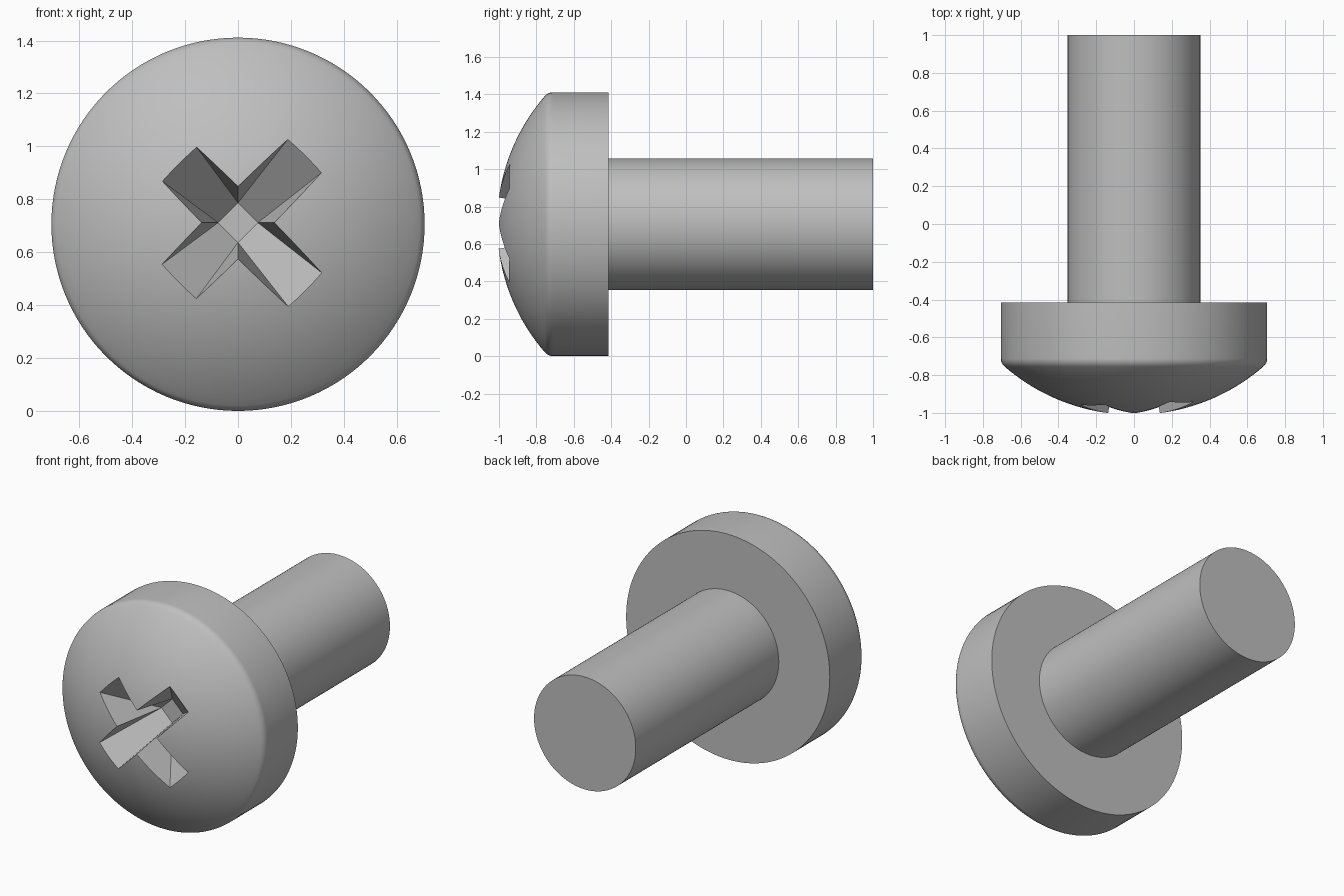
import bpy, bmesh, math
from mathutils import Vector, Matrix

if "Cube" in bpy.data.objects:
    bpy.data.objects.remove(bpy.data.objects["Cube"])

CZ = 0.706          # height of the screw axis
HEAD_R = 0.705
DOME_R = 1.047      # radius of the domed face
APEX = -1.01        # dome apex before the recess is cut
SEGS = 128

steel = bpy.data.materials.new("steel_grey")
steel.diffuse_color = (0.52, 0.52, 0.52, 1)
steel.use_nodes = True
steel.node_tree.nodes["Principled BSDF"].inputs["Base Color"].default_value = steel.diffuse_color


def dome_y(r):
    return APEX + DOME_R - math.sqrt(DOME_R ** 2 - r ** 2)


def add_object(name, bm):
    bmesh.ops.recalc_face_normals(bm, faces=bm.faces[:])
    mesh = bpy.data.meshes.new(name)
    bm.to_mesh(mesh)
    bm.free()
    mesh.materials.append(steel)
    obj = bpy.data.objects.new(name, mesh)
    bpy.context.collection.objects.link(obj)
    return obj


def lathe(name, profile):
    """Revolve (radius, y) points round the screw axis; ends on the axis close up."""
    bm = bmesh.new()
    verts = [bm.verts.new((r, y, CZ)) for r, y in profile]
    edges = [bm.edges.new(pair) for pair in zip(verts, verts[1:])]
    bmesh.ops.spin(bm, geom=verts + edges, cent=(0, 0, CZ), axis=(0, 1, 0),
                   angle=math.tau, steps=SEGS, use_duplicate=False)
    bmesh.ops.remove_doubles(bm, verts=bm.verts[:], dist=1e-5)
    return add_object(name, bm)


def smooth(obj):
    bpy.ops.object.select_all(action='DESELECT')
    obj.select_set(True)
    bpy.context.view_layer.objects.active = obj
    bpy.ops.object.shade_smooth_by_angle(angle=math.radians(30))


# Head: domed face, rounded rim, straight side, flat back
rim_start, fillet = 0.685, 0.058
profile = [(rim_start * i / 24, dome_y(rim_start * i / 24)) for i in range(25)]
a0 = math.asin(rim_start / DOME_R)
centre_y = dome_y(rim_start) + fillet * math.cos(a0)
for i in range(1, 7):
    a = a0 + (math.pi / 2 - a0) * i / 6
    profile.append((HEAD_R - fillet + fillet * math.sin(a), centre_y - fillet * math.cos(a)))
profile += [(HEAD_R, -0.415), (0, -0.415)]
head = lathe("head", profile)

# Shaft: plain cylinder, slightly sunk into the head
shaft = lathe("shaft", [(0, -0.45), (0.352, -0.45), (0.352, 1.0), (0, 1.0)])

# Cross recess: two drafted bars with sloping ends, cut from the head
FLOOR_Y, HALF, TOP_Y = -0.65, 0.053, -1.1


def recess_bar(name, angle, reach_pos, reach_neg):
    top_half = HALF + 0.125 * (FLOOR_Y - TOP_Y)
    bm = bmesh.new()
    for sign, reach in ((1, reach_pos), (-1, reach_neg)):
        slope = (reach - HALF) / (FLOOR_Y - dome_y(reach))
        top_reach = HALF + slope * (FLOOR_Y - TOP_Y)
        for side in (1, -1):
            bm.verts.new((sign * HALF, FLOOR_Y, side * HALF))
            bm.verts.new((sign * top_reach, TOP_Y, side * top_half))
    bmesh.ops.convex_hull(bm, input=bm.verts[:])
    # positive angle turns +x towards +z
    bm.transform(Matrix.Translation((0, 0, CZ + 0.006)) @ Matrix.Rotation(-angle, 4, 'Y'))
    return add_object(name, bm)


bars = [recess_bar("recess_cutter_a", math.radians(45), 0.36, 0.316),
        recess_bar("recess_cutter_b", math.radians(-45), 0.36, 0.316)]
for bar in bars:
    mod = head.modifiers.new("recess", 'BOOLEAN')
    mod.operation = 'DIFFERENCE'
    mod.solver = 'EXACT'
    mod.object = bar
    bpy.context.view_layer.objects.active = head
    bpy.ops.object.modifier_apply(modifier=mod.name)
for bar in bars:
    bpy.data.objects.remove(bar)

for part in (head, shaft):
    smooth(part)
